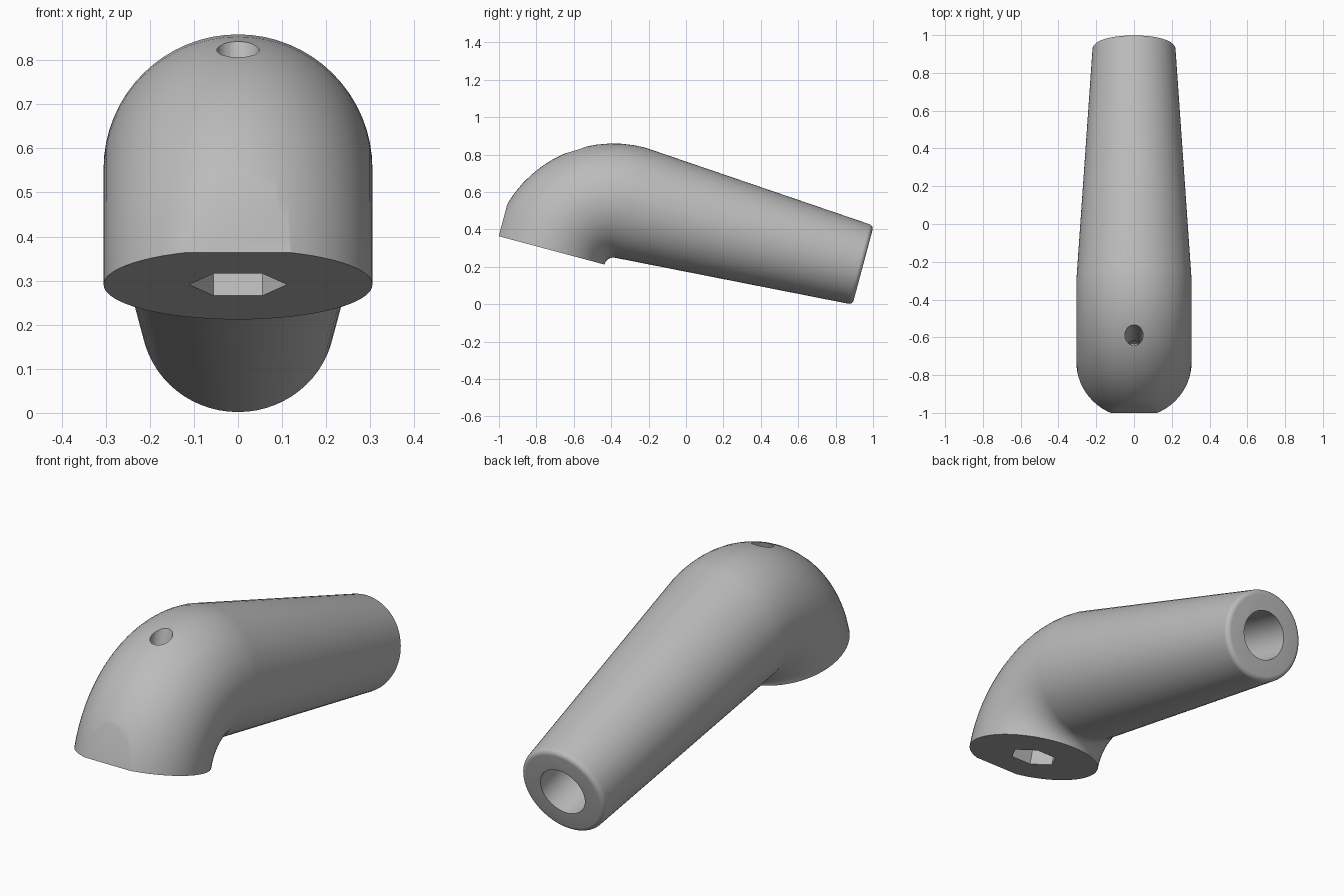
import bpy
import bmesh
from math import sin, cos, pi, radians
from mathutils import Matrix, Vector

cube = bpy.data.objects.get("Cube")
if cube:
    bpy.data.objects.remove(cube, do_unlink=True)

BEND = 0.355      # bend radius of the elbow centre line
THICK = 0.305     # tube radius at the elbow
END = 0.22        # tube radius at the tip
LENGTH = 1.287    # length of the tapered grip
FILLET = 0.025
SIDES = 64

grey = bpy.data.materials.new("grey_plastic")
grey.use_nodes = True
grey.diffuse_color = (0.5, 0.5, 0.5, 1)
grey.node_tree.nodes["Principled BSDF"].inputs["Base Color"].default_value = (0.5, 0.5, 0.5, 1)


def make_object(name, bm):
    bmesh.ops.recalc_face_normals(bm, faces=bm.faces)
    mesh = bpy.data.meshes.new(name)
    bm.to_mesh(mesh)
    bm.free()
    mesh.materials.append(grey)
    obj = bpy.data.objects.new(name, mesh)
    bpy.context.collection.objects.link(obj)
    return obj


def prism(name, radius, depth, sides, matrix):
    bm = bmesh.new()
    bmesh.ops.create_cone(bm, cap_ends=True, segments=sides, radius1=radius,
                          radius2=radius, depth=depth, matrix=matrix)
    return make_object(name, bm)


# Elbow and tapered grip: rings given by centre, outward direction and radius
rings = []
for i in range(17):
    a = i / 16 * pi / 2
    out = Vector((0, -cos(a), sin(a)))
    rings.append((out * BEND, out, THICK))
up = Vector((0, 0, 1))
for i in range(7):
    a = i / 6 * pi / 2
    y = LENGTH - FILLET + FILLET * sin(a)
    rings.append((Vector((0, y, BEND)), up, END - FILLET + FILLET * cos(a)))

bm = bmesh.new()
loops = []
for centre, out, radius in rings:
    loop = []
    for k in range(SIDES):
        t = 2 * pi * k / SIDES
        loop.append(bm.verts.new(centre + out * radius * sin(t) + Vector((radius * cos(t), 0, 0))))
    loops.append(loop)
for a, b in zip(loops, loops[1:]):
    for k in range(SIDES):
        n = (k + 1) % SIDES
        bm.faces.new((a[k], a[n], b[n], b[k]))
bm.faces.new(loops[0])
bm.faces.new(loops[-1])
handle = make_object("elbow_handle", bm)

# Cutters: front flat, nut pocket, bolt hole and grip bore
bm = bmesh.new()
bmesh.ops.create_cube(bm, size=1, matrix=Matrix.Translation((0, -1.135, 0.2)))
cutters = [
    make_object("front_flat_cutter", bm),
    prism("nut_pocket_cutter", 0.111, 0.5, 6,
          Matrix.Translation((0, -BEND, 0)) @ Matrix.Rotation(pi / 2, 4, "Z")),
    prism("bolt_hole_cutter", 0.048, 1, 32, Matrix.Translation((0, -BEND, 0.6))),
    prism("grip_bore_cutter", 0.118, 1.6, 48,
          Matrix.Translation((0, LENGTH, BEND)) @ Matrix.Rotation(pi / 2, 4, "X")),
]

# Keep hexagon points on the x axis
pocket = cutters[1].data
if max(v.co.x for v in pocket.vertices) < 0.105:
    pocket.transform(Matrix.Translation((0, -BEND, 0)) @ Matrix.Rotation(pi / 2, 4, "Z")
                     @ Matrix.Translation((0, BEND, 0)))

bpy.ops.object.select_all(action="DESELECT")
bpy.context.view_layer.objects.active = handle
handle.select_set(True)
for cutter in cutters:
    cutter.hide_render = True
    mod = handle.modifiers.new(cutter.name, "BOOLEAN")
    mod.operation = "DIFFERENCE"
    mod.solver = "EXACT"
    mod.object = cutter
    bpy.ops.object.modifier_apply(modifier=mod.name)
    bpy.data.objects.remove(cutter, do_unlink=True)

# Tilt the handle into its standing pose
handle.data.transform(Matrix.Translation((0, -0.388, 0.199)) @ Matrix.Rotation(radians(-15), 4, "X"))
bpy.ops.object.shade_smooth_by_angle(angle=radians(20))
